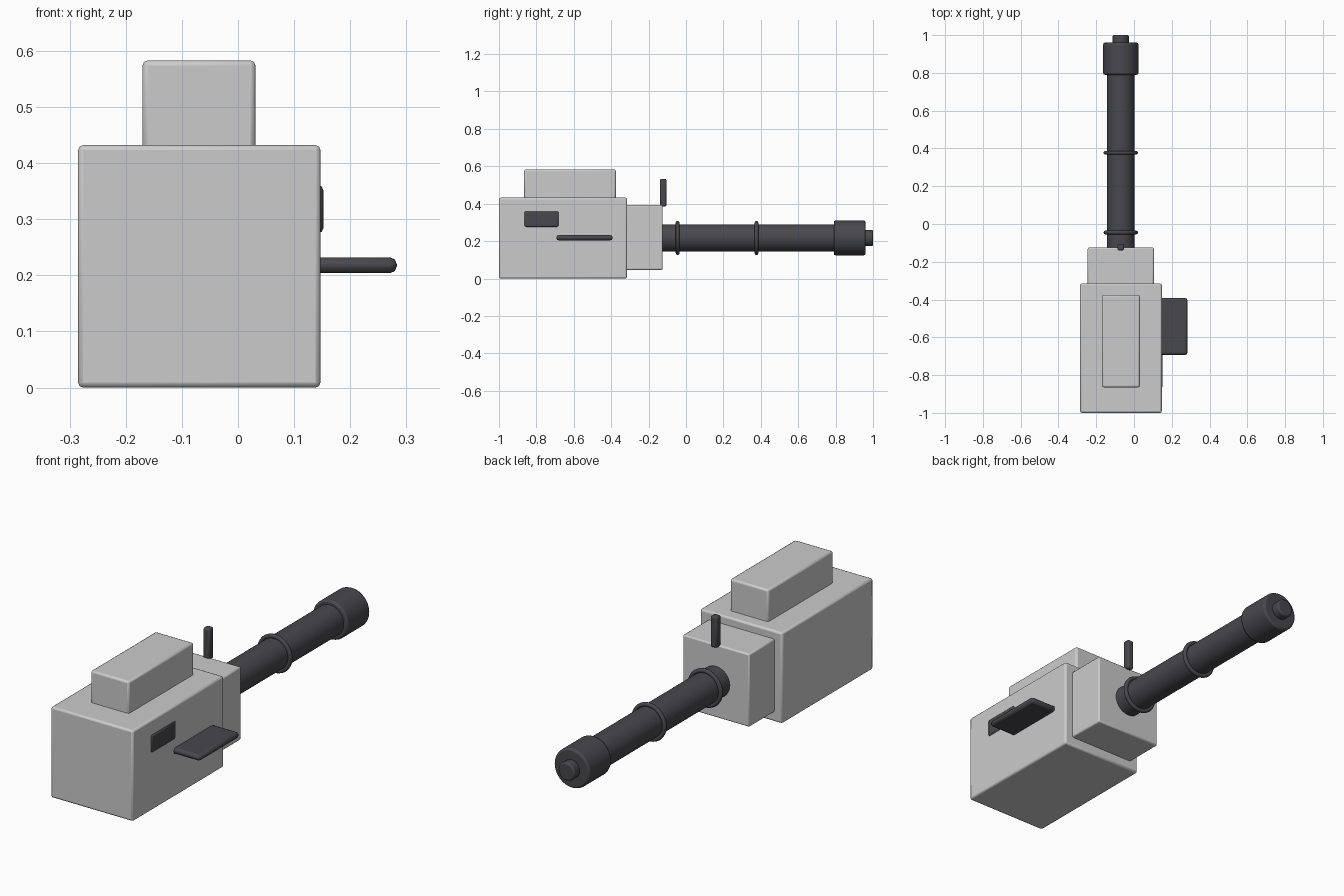
import bpy, math

if "Cube" in bpy.data.objects:
    bpy.data.objects.remove(bpy.data.objects["Cube"])

dark = bpy.data.materials.new("dark_metal")
dark.diffuse_color = (0.065, 0.065, 0.075, 1)
dark.use_nodes = True
dark.node_tree.nodes["Principled BSDF"].inputs["Base Color"].default_value = dark.diffuse_color

AX, AZ = -0.07, 0.217  # barrel axis


def finish(ob, name, bevel, mat, segments=2):
    ob.name = name
    if bevel:
        m = ob.modifiers.new("bevel", 'BEVEL')
        m.width, m.segments = bevel, segments
        m.limit_method, m.angle_limit = 'ANGLE', math.radians(40)
    if mat:
        ob.data.materials.append(mat)
    bpy.ops.object.shade_smooth_by_angle(angle=math.radians(35))
    return ob


def box(name, x, y, z, bevel, mat=None):
    c = [(a + b) / 2 for a, b in (x, y, z)]
    bpy.ops.mesh.primitive_cube_add(size=1, location=c)
    ob = bpy.context.object
    ob.scale = [b - a for a, b in (x, y, z)]
    bpy.ops.object.transform_apply(location=False, rotation=False, scale=True)
    return finish(ob, name, bevel, mat)


def tube(name, r, y0, y1, bevel):
    bpy.ops.mesh.primitive_cylinder_add(
        vertices=48, radius=r, depth=y1 - y0,
        location=(AX, (y0 + y1) / 2, AZ), rotation=(math.pi / 2, 0, 0))
    return finish(bpy.context.object, name, bevel, dark)


# Receiver housing
box("receiver", (-0.285, 0.147), (-1.0, -0.315), (0, 0.432), 0.009)
box("top_cover", (-0.17, 0.031), (-0.865, -0.375), (0.41, 0.583), 0.009)
box("front_block", (-0.245, 0.105), (-0.33, -0.125), (0.046, 0.393), 0.007)

# Side details
box("feed_tray", (0.13, 0.283), (-0.693, -0.392), (0.204, 0.232), 0.012, dark)
box("ejection_port", (0.125, 0.152), (-0.865, -0.68), (0.275, 0.361), 0.009, dark)
box("front_sight", (AX - 0.017, AX + 0.017), (-0.14, -0.105), (0.385, 0.533), 0.008, dark)

# Barrel
tube("barrel", 0.073, -0.15, 0.82, 0)
tube("muzzle", 0.093, 0.79, 0.96, 0.009)
tube("muzzle_tip", 0.043, 0.94, 1.0, 0.007)

# Barrel rings
for i, y in enumerate((-0.045, 0.377)):
    bpy.ops.mesh.primitive_torus_add(
        major_segments=48, minor_segments=12, major_radius=0.081, minor_radius=0.01,
        location=(AX, y, AZ), rotation=(math.pi / 2, 0, 0))
    finish(bpy.context.object, f"barrel_ring_{i + 1}", 0, dark)
